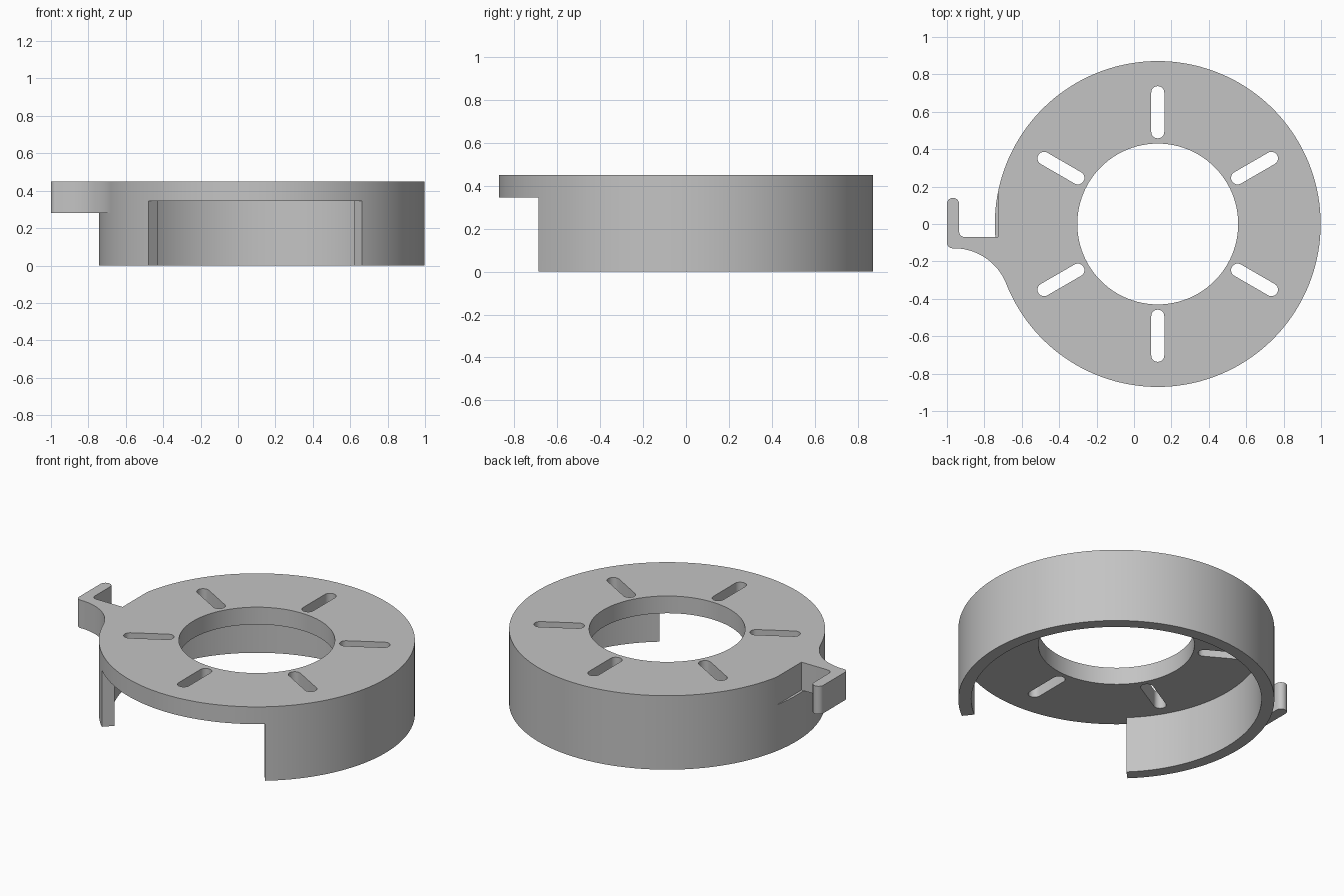
import bpy, bmesh
from math import cos, sin, radians
from mathutils import Matrix

cube = bpy.data.objects.get("Cube")
if cube:
    bpy.data.objects.remove(cube, do_unlink=True)

CX, R, INNER, TOP = 0.127, 0.871, 0.80, 0.45
PLATE_Z, HOOK_Z = 0.345, 0.28

grey = bpy.data.materials.new("plain grey")
grey.use_nodes = True
grey.diffuse_color = (0.55, 0.55, 0.55, 1)
grey.node_tree.nodes["Principled BSDF"].inputs["Base Color"].default_value = grey.diffuse_color


def arc(x, y, r, a0, a1, n):
    """Points along an arc, angles in degrees, both ends included."""
    return [(x + r * cos(radians(a0 + (a1 - a0) * i / n)),
             y + r * sin(radians(a0 + (a1 - a0) * i / n))) for i in range(n + 1)]


def circle(r, n=144):
    return arc(CX, 0, r, 0, 360, n)[:-1]


def prism(name, outline, z0, z1):
    """Extrude a closed plan outline between two heights."""
    bm = bmesh.new()
    base = bm.faces.new([bm.verts.new((x, y, z0)) for x, y in outline])
    up = bmesh.ops.extrude_face_region(bm, geom=[base])["geom"]
    bmesh.ops.translate(bm, vec=(0, 0, z1 - z0),
                        verts=[v for v in up if isinstance(v, bmesh.types.BMVert)])
    bmesh.ops.recalc_face_normals(bm, faces=bm.faces)
    mesh = bpy.data.meshes.new(name)
    bm.to_mesh(mesh)
    bm.free()
    mesh.materials.append(grey)
    ob = bpy.data.objects.new(name, mesh)
    bpy.context.collection.objects.link(ob)
    return ob


def combine(target, other, operation):
    """Apply a boolean and discard the helper."""
    mod = target.modifiers.new(operation, "BOOLEAN")
    mod.operation, mod.solver, mod.object = operation, "EXACT", other
    bpy.ops.object.select_all(action="DESELECT")
    bpy.context.view_layer.objects.active = target
    target.select_set(True)
    bpy.ops.object.modifier_apply(modifier=mod.name)
    bpy.data.objects.remove(other, do_unlink=True)


# Round body with a shallow flat beside the hook
body = prism("slotted_ring_cover", circle(R), 0, TOP)
notch = [(-0.85, -0.07), (-0.728, -0.07), (-0.728, 0.3), (-0.85, 0.3)]
combine(body, prism("notch_cutter", notch, HOOK_Z, 0.6), "DIFFERENCE")

# Hook: rounded finger, filleted corner, arm sweeping into the rim
hook = (arc(-0.9675, 0.1075, 0.0325, 0, 180, 12)
        + arc(-0.97, -0.10, 0.03, 180, 270, 8)
        + arc(-0.962, -0.43, 0.30, 88, 21.5, 24)
        + [(-0.6, -0.3), (-0.6, -0.07)]
        + arc(-0.905, -0.04, 0.03, 270, 180, 8))
combine(body, prism("hook", hook, HOOK_Z, TOP), "UNION")

# Hollow underside, with the skirt open at the front
pocket = arc(CX, 0, INNER, -52, 226, 110) + arc(CX, 0, 1.1, 226, 308, 32)
combine(body, prism("pocket_cutter", pocket, -0.1, PLATE_Z), "DIFFERENCE")

# Central hole
combine(body, prism("hole_cutter", circle(0.43, 96), -0.2, 0.6), "DIFFERENCE")

# Six radial slots
for k in range(6):
    slot = arc(0.702, 0, 0.035, -90, 90, 12) + arc(0.493, 0, 0.035, 90, 270, 12)
    cutter = prism("slot_cutter", slot, 0.2, 0.6)
    cutter.data.transform(Matrix.Translation((CX, 0, 0)) @ Matrix.Rotation(radians(30 + 60 * k), 4, "Z"))
    combine(body, cutter, "DIFFERENCE")

bpy.ops.object.select_all(action="DESELECT")
bpy.context.view_layer.objects.active = body
body.select_set(True)
bpy.ops.object.shade_smooth_by_angle(angle=radians(30))
